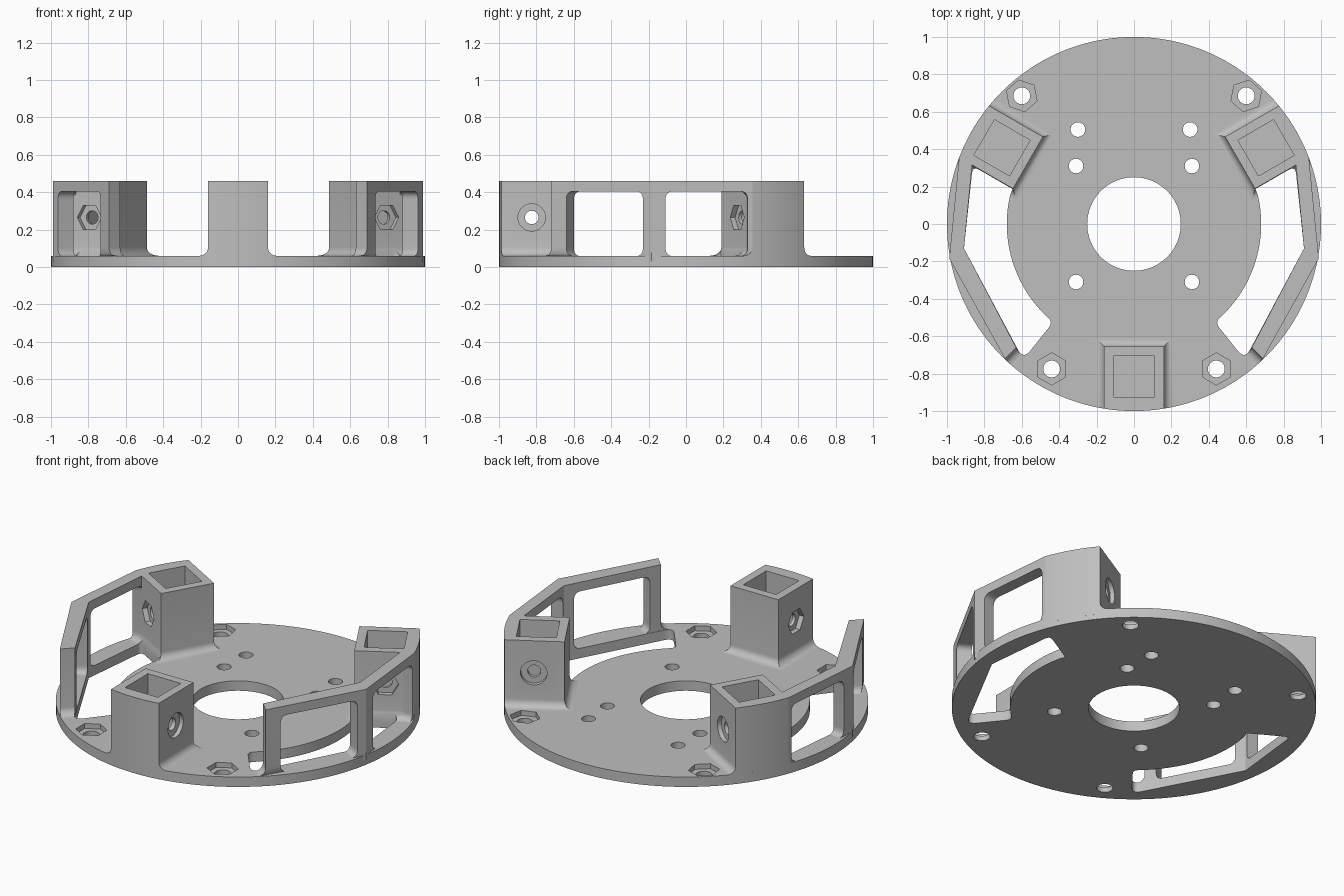
import bpy, bmesh, math
from math import sin, cos, radians, pi
from mathutils import Matrix, Vector

default = bpy.data.objects.get("Cube")
if default:
    bpy.data.objects.remove(default)

TOP, HEIGHT, FILLET = 0.06, 0.46, 0.045   # plate top, post height, foot radius

grey = bpy.data.materials.new("plain grey")
grey.use_nodes = True
grey.diffuse_color = (0.52, 0.52, 0.52, 1)
grey.node_tree.nodes["Principled BSDF"].inputs["Base Color"].default_value = (0.52, 0.52, 0.52, 1)


def loft(name, rings):
    """Closed solid through rings of equal point count."""
    bm = bmesh.new()
    vs = [[bm.verts.new(p) for p in ring] for ring in rings]
    n = len(vs[0])
    for a, b in zip(vs, vs[1:]):
        for i in range(n):
            bm.faces.new((a[i], a[(i + 1) % n], b[(i + 1) % n], b[i]))
    bm.faces.new(vs[0])
    bm.faces.new(vs[-1])
    bmesh.ops.recalc_face_normals(bm, faces=bm.faces)
    mesh = bpy.data.meshes.new(name)
    bm.to_mesh(mesh)
    bm.free()
    mesh.materials.append(grey)
    obj = bpy.data.objects.new(name, mesh)
    bpy.context.collection.objects.link(obj)
    return obj


def prism(name, pts, z0, z1):
    return loft(name, [[(x, y, z) for x, y in pts] for z in (z0, z1)])


def circle(r, n, cx=0, cy=0, turn=0):
    return [(cx + r * cos(turn + 2 * pi * i / n), cy + r * sin(turn + 2 * pi * i / n)) for i in range(n)]


def rounded(pts, radii, steps=6):
    """Round the corners of a polygon; radius zero leaves a corner sharp."""
    out = []
    for i, (p, r) in enumerate(zip(pts, radii)):
        p = Vector(p)
        if not r:
            out.append(tuple(p))
            continue
        a = p + (Vector(pts[i - 1]) - p).normalized() * r
        b = p + (Vector(pts[(i + 1) % len(pts)]) - p).normalized() * r
        for k in range(steps + 1):
            t = k / steps
            out.append(tuple(a * (1 - t) ** 2 + p * 2 * t * (1 - t) + b * t * t))
    return out


def boolean(obj, cutter, op='DIFFERENCE', keep=False):
    mod = obj.modifiers.new("cut", 'BOOLEAN')
    mod.operation, mod.solver, mod.object = op, 'EXACT', cutter
    bpy.context.view_layer.objects.active = obj
    bpy.ops.object.modifier_apply(modifier=mod.name)
    cutter.hide_render = True
    if not keep:
        bpy.data.objects.remove(cutter)


def mirrored(obj, name):
    other = obj.copy()
    other.data = obj.data.copy()
    other.name = name
    other.data.transform(Matrix.Scale(-1, 4, (1, 0, 0)))
    other.data.flip_normals()
    bpy.context.collection.objects.link(other)
    return other


def foot_profile():
    """Pairs of outward offset and height up a concave fillet."""
    steps = [radians(15 * i) for i in range(7)]
    return ([(FILLET, 0.03)]
            + [(FILLET * (1 - sin(a)), TOP + FILLET * (1 - cos(a))) for a in steps]
            + [(0, HEIGHT)])


# Side slot between the round deck and the wall
arc = [(0.68 * cos(radians(a)), 0.68 * sin(radians(a))) for a in range(-47, 16, 3)]
corners = [(0.649, 0.187), (0.862, 0.31), (0.909, -0.13), (0.592, -0.725), (0.433, -0.525)]
slot_pts = rounded(corners + arc, [0, 0.04, 0, 0.06, 0.035] + [0] * len(arc))
slot = prism("slot_cutter", slot_pts, -0.1, 0.12)

# Base plate with centre bore, small holes, nut recesses and slots
plate = prism("base_plate", circle(1, 160), 0, TOP)
boolean(plate, prism("bore", circle(0.25, 96), -0.1, 0.2))
boolean(plate, slot, keep=True)
other_slot = mirrored(slot, "slot_cutter_other")
boolean(plate, other_slot)
for side in (-1, 1):
    for x, y in ((0.31, 0.31), (0.31, -0.31), (0.3, 0.505)):
        boolean(plate, prism("hole", circle(0.039, 32, side * x, y), -0.1, 0.2))
    for x, y in ((0.6, 0.685), (0.44, -0.775)):
        x *= side
        boolean(plate, prism("hole", circle(0.045, 32, x, y), -0.1, 0.2))
        boolean(plate, prism("nut", circle(0.086, 6, x, y, math.atan2(y, x) + pi / 6), 0.03, 0.2))


# Hollow square post with a flared foot and a cross bolt
def sideways(name, pts, x0, x1):
    return loft(name, [[(x, y, z) for y, z in pts] for x in (x0, x1)])


def make_post(name, turn):
    rings = []
    for o, z in foot_profile():
        w, inner = 0.16 + o, -0.655 + o
        rings.append([(-w, -1.2, z), (w, -1.2, z), (w, inner, z), (-w, inner, z)])
    post = loft(name, rings)
    boolean(post, prism("rim", circle(1, 160), -0.1, 1), 'INTERSECT')
    pocket = [(-0.11, -0.925), (0.11, -0.925), (0.11, -0.705), (-0.11, -0.705)]
    boolean(post, prism("pocket", pocket, 0.05, 0.6))
    y, z = -0.825, 0.265
    boolean(post, sideways("bolt", circle(0.036, 32, y, z), -0.3, 0.3))
    boolean(post, sideways("bolt_head", circle(0.073, 40, y, z), 0.135, 0.3))
    boolean(post, sideways("bolt_nut", circle(0.075, 6, y, z), -0.3, -0.13))
    post.data.transform(Matrix.Rotation(radians(turn), 4, 'Z'))
    return post


front_post = make_post("front_post", 0)
left_post = make_post("back_left_post", 120)
boolean(left_post, slot)
right_post = mirrored(left_post, "back_right_post")

# Bent side wall with two rounded windows
p1, p2, p3 = Vector((0.935, 0.355)), Vector((0.988, -0.184)), Vector((0.69, -0.72))
rings = []
for o, z in foot_profile():
    end_out = p3 + Vector((-0.72, -0.69)) * o
    end_in = Vector((0.63, -0.66)) + Vector((-0.47, -0.88)) * o
    outline = [p1, p2, end_out, end_in, (0.909, -0.13), (0.866, 0.312), (0.87, 0.34)]
    rings.append([(p[0], p[1], z) for p in outline])
left_wall = loft("left_wall", rings)
for a, b, u0, u1 in ((p1, p2, 0.025, 0.467), (p2, p3, 0.053, 0.522)):
    along = (b - a).normalized()
    out = Vector((-along.y, along.x))
    shape = rounded([(u0, 0.058), (u1, 0.058), (u1, 0.405), (u0, 0.405)], [0.045] * 4)
    sides = []
    for d in (-0.16, 0.16):
        sides.append([(*(a + along * u + out * d), z) for u, z in shape])
    boolean(left_wall, loft("window", sides))
right_wall = mirrored(left_wall, "right_wall")

# Smooth curved faces, keep hard edges
for obj in (plate, front_post, left_post, right_post, left_wall, right_wall):
    bpy.ops.object.select_all(action='DESELECT')
    obj.select_set(True)
    bpy.context.view_layer.objects.active = obj
    bpy.ops.object.shade_smooth_by_angle(angle=radians(30))
